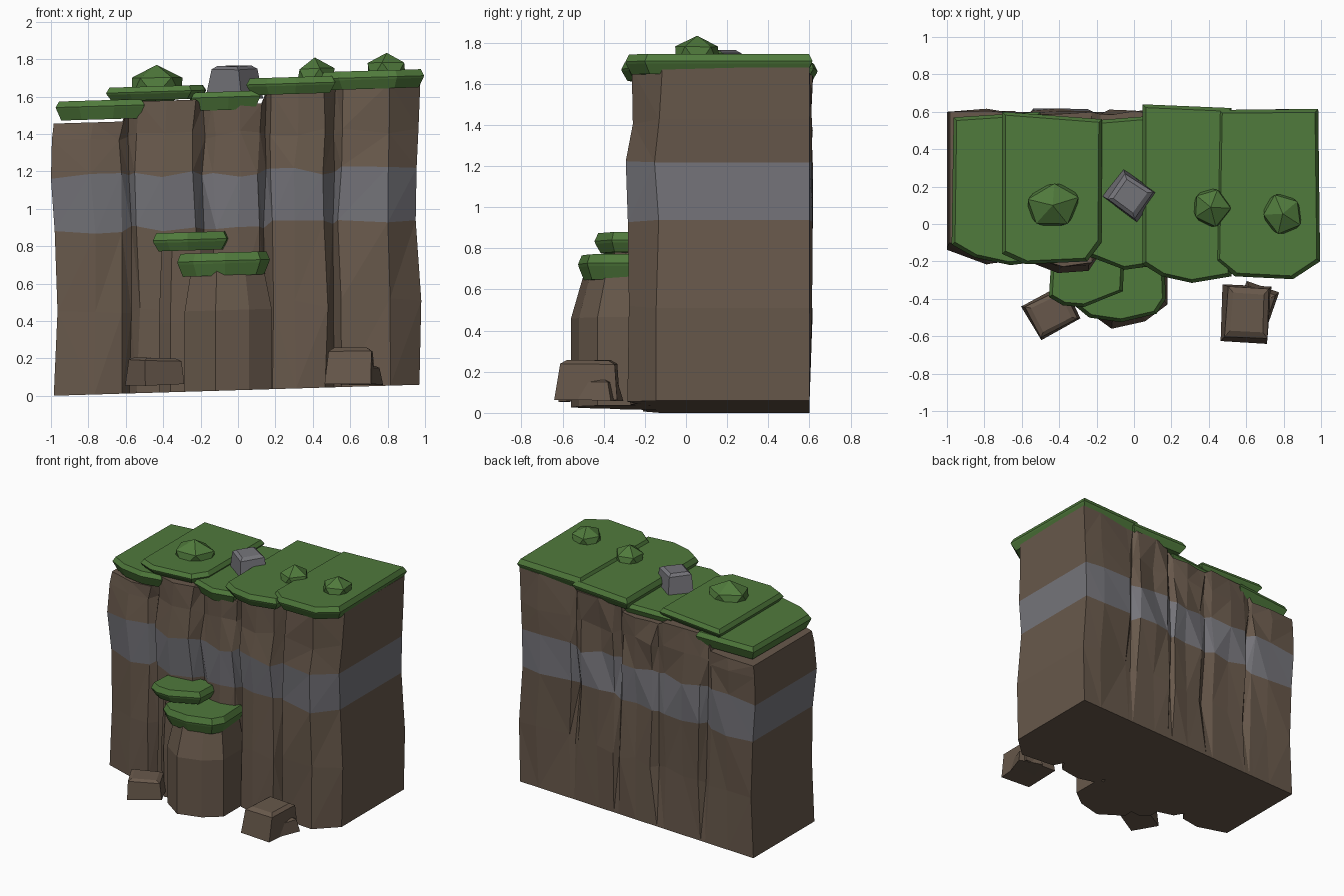
import bpy, bmesh, math, random
from mathutils import Vector, Matrix

if "Cube" in bpy.data.objects:
    bpy.data.objects.remove(bpy.data.objects["Cube"])

random.seed(4)
TILT = 0.03          # the whole cliff rises gently towards +x


def mat(name, col):
    m = bpy.data.materials.new(name)
    m.diffuse_color = (*col, 1)
    m.use_nodes = True
    m.node_tree.nodes["Principled BSDF"].inputs["Base Color"].default_value = m.diffuse_color
    return m


EARTH = mat("brown earth", (0.137, 0.098, 0.070))
STONE = mat("grey stone", (0.178, 0.176, 0.195))
GRASS = mat("green grass", (0.080, 0.195, 0.045))


def finish(name, bm, mats, tilt=True):
    if tilt:
        for v in bm.verts:
            v.co.z += TILT * v.co.x
    bmesh.ops.recalc_face_normals(bm, faces=bm.faces)
    me = bpy.data.meshes.new(name)
    bm.to_mesh(me)
    bm.free()
    for m in mats:
        me.materials.append(m)
    ob = bpy.data.objects.new(name, me)
    bpy.context.collection.objects.link(ob)
    return ob


def loft(name, rings, mats, level_mat=None, strips=False):
    """Skin a stack of closed rings; caps are n-gons or front-to-back strips."""
    bm = bmesh.new()
    vs = [[bm.verts.new(p) for p in r] for r in rings]
    n = len(rings[0])
    for k in range(len(vs) - 1):
        for i in range(n):
            j = (i + 1) % n
            f = bm.faces.new((vs[k][i], vs[k][j], vs[k + 1][j], vs[k + 1][i]))
            f.material_index = level_mat[k] if level_mat else 0
    for r in (vs[0], vs[-1]):
        if strips:
            for i in range(n // 2 - 1):
                bm.faces.new((r[i], r[i + 1], r[n - 2 - i], r[n - 1 - i]))
        else:
            bm.faces.new(r)
    if strips:
        bmesh.ops.triangulate(bm, faces=bm.faces[:])
    return finish(name, bm, mats)


# ---- cliff body: five bulging columns with grooves between them ----
FRONT = [(-1, -.13), (-.78, -.21), (-.63, -.19), (-.59, -.13), (-.55, -.20),
         (-.40, -.25), (-.24, -.24), (-.18, -.16), (-.13, -.20), (0, -.24),
         (.12, -.21), (.15, -.15), (.19, -.23), (.32, -.27), (.48, -.25),
         (.53, -.17), (.57, -.25), (.84, -.285), (1, -.145)]
LEVELS = [.03, .48, .91, 1.19, 1.40, None]
LEFT = [.985, .965, .98, 1.0, .995, .985]
RIGHT = [.97, .98, .95, .955, .965, .975]
PUSH = [0, .0, .012, -.008, .015, .03]


def column_top(x):
    for limit, z in ((-.6, 1.485), (-.2, 1.59), (.14, 1.56), (.5, 1.625)):
        if x < limit:
            return z
    return 1.65


rings = []
for k, z in enumerate(LEVELS):
    front, back = [], []
    for i, (x, y) in enumerate(FRONT):
        end = i in (0, len(FRONT) - 1)
        j = 0 if end or k == 0 else 1
        px = x * (LEFT[k] if x < 0 else RIGHT[k])
        pz = z if z else column_top(x)
        wz = random.uniform(-.022, .022) * j if z else 0
        front.append((px + random.uniform(-.013, .013) * j,
                      y + PUSH[k] + random.uniform(-.012, .012) * j, pz + wz))
        notch = .03 if i in (3, 7, 11, 15) and k else 0
        back.append((px + random.uniform(-.012, .012) * j,
                     .60 - notch + random.uniform(-.02, .018) * j, pz + wz))
    rings.append(front + back[::-1])
loft("cliff_body", rings, [EARTH, STONE], [0, 0, 1, 0, 0], strips=True)


# ---- grass slabs: widest in the middle, bevelled above and below ----
def grass_slab(name, outline, z0, z1, z2):
    xs, ys = zip(*outline)
    cx, cy = (min(xs) + max(xs)) / 2, (min(ys) + max(ys)) / 2
    hx, hy = (max(xs) - min(xs)) / 2, (max(ys) - min(ys)) / 2
    rings = []
    for z, d in ((z0, .03), (z1, .004), (z1 + (z2 - z1) * .25, 0), (z2, .018)):
        rings.append([(cx + (x - cx) * (1 - d / hx), cy + (y - cy) * (1 - d / hy), z)
                      for x, y in outline])
    return loft(name, rings, [GRASS])


SLABS = [
    ([(-.965, .57), (-.975, -.11), (-.85, -.18), (-.66, -.22), (-.5, -.2), (-.5, .6)],
     1.50, 1.56, 1.602),
    ([(-.705, .60), (-.705, -.16), (-.58, -.215), (-.25, -.20), (-.175, -.1), (-.17, .56)],
     1.595, 1.63, 1.668),
    ([(-.26, .55), (-.25, -.17), (-.05, -.245), (.12, -.22), (.12, .58)],
     1.53, 1.59, 1.628),
    ([(.045, .64), (.045, -.215), (.15, -.28), (.31, -.315), (.52, -.28), (.52, .62)],
     1.605, 1.65, 1.695),
    ([(.455, .61), (.44, -.2), (.54, -.28), (.85, -.295), (.995, -.2), (.985, .615)],
     1.62, 1.67, 1.717)]
for i, s in enumerate(SLABS):
    grass_slab(f"top_grass_{i + 1}", *s)

# ---- two stepped ledges on the front ----
LOW = [(-.28, -.18), (-.285, -.44), (-.12, -.56), (.06, -.52), (.18, -.43), (.18, -.18)]
HIGH = [(-.42, -.15), (-.42, -.31), (-.36, -.37), (-.2, -.36), (-.12, -.3), (-.12, -.15)]


def ledge(name, outline, cx, levels):
    loft(name, [[(cx + (x - cx) * s, -.18 + (y + .18) * s, z) for x, y in outline]
                for z, s in levels], [EARTH])


ledge("low_ledge", LOW, -.08, ((.03, 1), (.46, 1), (.67, .84)))
ledge("high_ledge", HIGH, -.26, ((.03, 1.0), (.4, 1.02), (.80, .93)))
grass_slab("low_ledge_grass",
           [(-.30, -.15), (-.325, -.43), (-.24, -.50), (-.07, -.525), (.12, -.48),
            (.17, -.40), (.16, -.15)], .645, .71, .768)
grass_slab("high_ledge_grass",
           [(-.44, -.15), (-.455, -.39), (-.38, -.435), (-.27, -.445), (-.06, -.36),
            (-.05, -.15)], .785, .83, .882)


# ---- loose rocks: tapered, chipped boxes ----
def rock(name, loc, size, turn, taper, material, lean=0):
    bm = bmesh.new()
    bmesh.ops.create_cube(bm, size=1)
    for v in bm.verts:
        if v.co.z > 0:
            v.co.x *= taper
            v.co.y *= taper
        v.co += Vector(random.uniform(-.04, .04) for _ in range(3))
    edges = [e for e in bm.edges if all(v.co.z > 0 for v in e.verts)]
    bmesh.ops.bevel(bm, geom=edges, offset=.1, segments=1, affect='EDGES')
    bm.transform(Matrix.Translation(loc) @ Matrix.Rotation(math.radians(turn), 4, 'Z')
                 @ Matrix.Rotation(math.radians(lean), 4, 'Y')
                 @ Matrix.Diagonal((*size, 1)))
    finish(name, bm, [material], tilt=False)


rock("fallen_rock_left", (-.44, -.47, .13), (.25, .20, .145), 28, .88, EARTH)
rock("fallen_rock_right", (.60, -.475, .16), (.26, .31, .19), -3, .84, EARTH, 2)
rock("fallen_rock_chip", (.66, -.42, .11), (.18, .18, .10), -20, .8, EARTH)
rock("top_stone", (-.02, .155, 1.675), (.23, .20, .17), -36, .82, STONE)


# ---- faceted bushes ----
def bush(name, loc, size, turn):
    bm = bmesh.new()
    bmesh.ops.create_icosphere(bm, subdivisions=1, radius=1)
    for v in bm.verts:
        v.co *= random.uniform(.93, 1.05)
    bm.transform(Matrix.Translation(loc) @ Matrix.Rotation(turn, 4, 'Z')
                 @ Matrix.Diagonal((*size, 1)))
    finish(name, bm, [GRASS], tilt=False)


bush("bush_left", (-.435, .10, 1.65), (.165, .135, .115), .3)
bush("bush_middle", (.41, .09, 1.70), (.115, .115, .11), 1.2)
bush("bush_right", (.795, .055, 1.735), (.12, .125, .105), .7)
